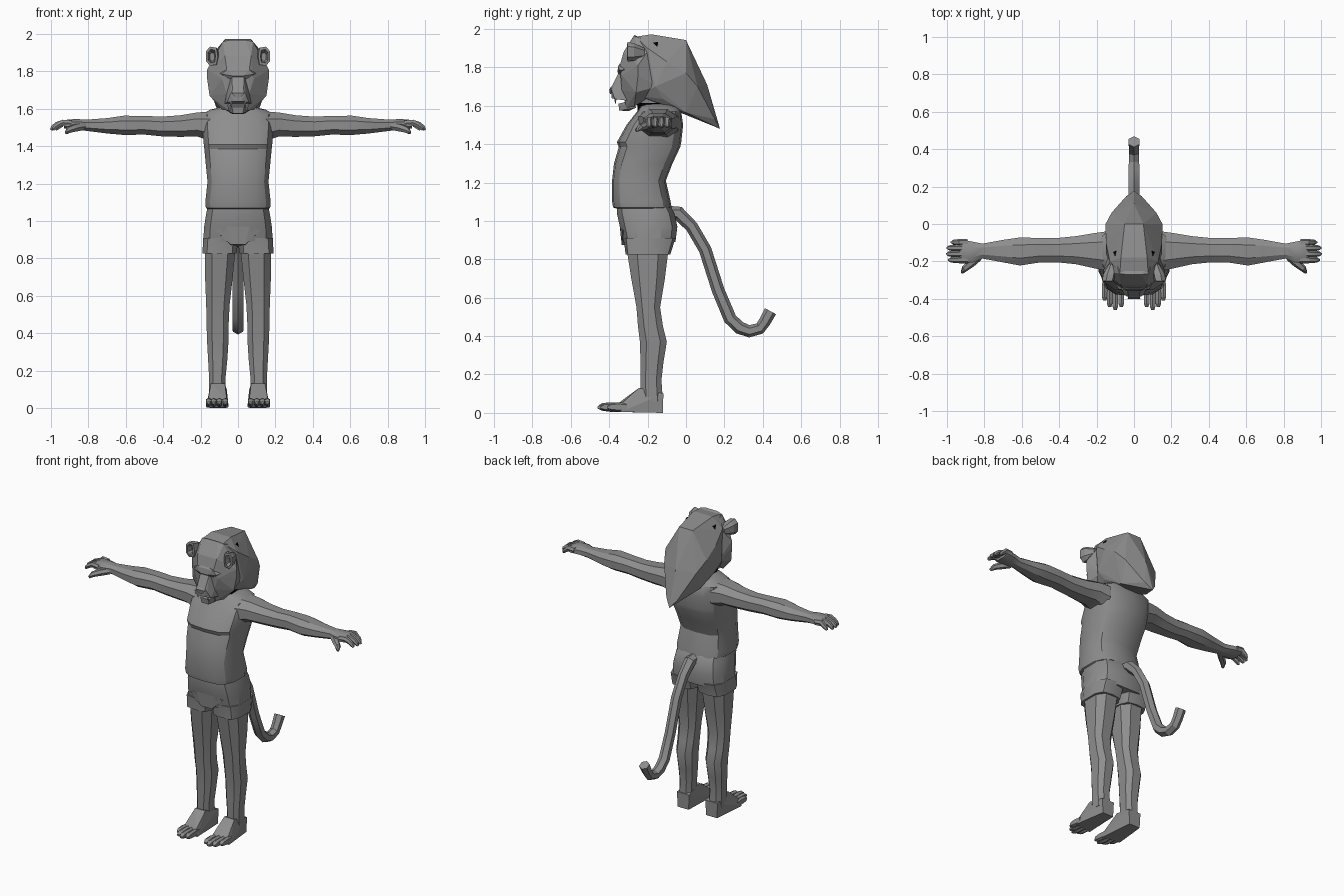
import bpy, bmesh, math
from mathutils import Vector


def material(name, v):
    m = bpy.data.materials.new(name)
    m.diffuse_color = (v, v, v, 1)
    return m


GREY = material("grey", 0.27)
BLACK = material("black", 0.0)


def finish(name, bm, mat=GREY, angle=30, mirror=False):
    """Turn a bmesh into an object, optionally mirrored across x."""
    bmesh.ops.recalc_face_normals(bm, faces=bm.faces)
    me = bpy.data.meshes.new(name)
    bm.to_mesh(me)
    bm.free()
    me.materials.append(mat)
    ob = bpy.data.objects.new(name, me)
    bpy.context.collection.objects.link(ob)
    bpy.context.view_layer.objects.active = ob
    ob.select_set(True)
    if angle:
        bpy.ops.object.shade_smooth_by_angle(angle=math.radians(angle))
    ob.select_set(False)
    if mirror:
        ob.modifiers.new("mirror", "MIRROR").use_mirror_merge = False
    return ob


def skin(bm, rings):
    """Join rings of equal size and cap both ends."""
    vs = [[bm.verts.new(p) for p in r] for r in rings]
    n = len(vs[0])
    for a, b in zip(vs, vs[1:]):
        for i in range(n):
            j = (i + 1) % n
            bm.faces.new((a[i], a[j], b[j], b[i]))
    bm.faces.new(vs[0])
    bm.faces.new(vs[-1])


def loft(name, axis, rows, n=10, power=0.8, **kw):
    """Rows are (position on axis, low a, high a, low b, high b)."""
    rings = []
    for t, a0, a1, b0, b1 in rows:
        ring = []
        for i in range(n):
            w = 2 * math.pi * (i + 0.5) / n
            c, s = math.cos(w), math.sin(w)
            c = math.copysign(abs(c) ** power, c)
            s = math.copysign(abs(s) ** power, s)
            k = math.cos(math.pi / n) ** power
            a = (a0 + a1) / 2 + (a1 - a0) / 2 * max(-1, min(1, c / k))
            b = (b0 + b1) / 2 + (b1 - b0) / 2 * max(-1, min(1, s / k))
            ring.append({"x": (t, a, b), "y": (a, t, b), "z": (a, b, t)}[axis])
        rings.append(ring)
    bm = bmesh.new()
    skin(bm, rings)
    return finish(name, bm, **kw)


def tube(name, path, n=6, **kw):
    """Path rows are (x, y, z, radius)."""
    pts = [Vector(p[:3]) for p in path]
    rings = []
    for i, p in enumerate(pts):
        t = (pts[min(i + 1, len(pts) - 1)] - pts[max(i - 1, 0)]).normalized()
        u = t.cross(Vector((0, 0, 1)) if abs(t.x) > 0.5 else Vector((1, 0, 0))).normalized()
        v = t.cross(u)
        rings.append([p + path[i][3] * (u * math.cos(math.tau * k / n) + v * math.sin(math.tau * k / n))
                      for k in range(n)])
    bm = bmesh.new()
    skin(bm, rings)
    return finish(name, bm, **kw)


def hull(name, pts, both=True, **kw):
    """Faceted solid around points; both adds the points mirrored in x."""
    bm = bmesh.new()
    for x, y, z in pts:
        bm.verts.new((x, y, z))
        if both and x:
            bm.verts.new((-x, y, z))
    r = bmesh.ops.convex_hull(bm, input=bm.verts)
    bmesh.ops.delete(bm, geom=list({v for v in r["geom_interior"] if isinstance(v, bmesh.types.BMVert)}),
                     context="VERTS")
    return finish(name, bm, **kw)


# Torso with waist hem, chest ledge and sloping shoulders
loft("torso", "z", [
    (1.065, -.165, .165, -.365, -.085), (1.07, -.172, .172, -.38, -.075),
    (1.10, -.175, .175, -.385, -.08), (1.21, -.163, .163, -.385, -.105),
    (1.30, -.172, .172, -.375, -.07), (1.385, -.18, .18, -.35, -.03),
    (1.41, -.183, .183, -.36, -.025), (1.50, -.19, .19, -.31, -.015),
    (1.57, -.19, .19, -.255, -.025), (1.595, -.15, .15, -.24, -.04),
    (1.61, -.09, .09, -.22, -.07)], n=14, power=0.7)

# Shorts: hips, two cuffs and front pouch
loft("shorts_hips", "z", [
    (.89, -.186, .186, -.325, -.055), (.97, -.181, .181, -.345, -.045),
    (1.04, -.17, .17, -.36, -.06), (1.075, -.162, .162, -.36, -.08)], n=12, power=0.65)
loft("shorts_cuff", "z", [
    (.825, .008, .19, -.315, -.08), (.83, .006, .19, -.315, -.08),
    (.91, .0, .186, -.325, -.055)], n=10, power=0.65, mirror=True)
hull("shorts_pouch", [(.12, -.33, .95), (.11, -.25, .95), (.04, -.335, .875), (.04, -.24, .865),
                      (.06, -.345, .97)], angle=0)

# Legs and feet
loft("leg", "z", [
    (.06, .065, .155, -.235, -.12), (.17, .066, .155, -.238, -.128),
    (.26, .057, .16, -.237, -.118), (.37, .05, .166, -.24, -.10),
    (.45, .05, .168, -.25, -.12), (.55, .045, .17, -.258, -.135),
    (.70, .028, .176, -.285, -.11), (.86, .012, .178, -.31, -.09)],
    n=8, power=0.75, mirror=True)
hull("foot", [(.065, -.12, 0), (.145, -.12, 0), (.06, -.118, .1), (.15, -.118, .1),
              (.05, -.36, .005), (.172, -.34, .005), (.06, -.36, .045), (.16, -.34, .045),
              (.07, -.245, .13), (.145, -.245, .13), (.085, -.30, .08), (.14, -.30, .075)],
     both=False, mirror=True, angle=0)
for i, (x, tip) in enumerate([(.068, -.445), (.1, -.46), (.13, -.445), (.157, -.41)]):
    loft(f"toe_{i + 1}", "y", [
        (tip, x - .008, x + .008, .022, .034), (tip + .02, x - .015, x + .015, .012, .05),
        (tip + .06, x - .015, x + .015, .006, .055), (-.31, x - .012, x + .012, .004, .05)],
        n=6, mirror=True)

# Arms
loft("arm", "x", [
    (.15, -.25, -.04, 1.43, 1.585), (.22, -.235, -.05, 1.452, 1.58), (.31, -.215, -.065, 1.45, 1.565),
    (.41, -.205, -.075, 1.453, 1.558), (.50, -.205, -.075, 1.462, 1.562),
    (.61, -.222, -.072, 1.46, 1.563), (.70, -.205, -.085, 1.468, 1.55),
    (.81, -.185, -.105, 1.482, 1.542), (.86, -.205, -.095, 1.488, 1.545),
    (.91, -.205, -.085, 1.492, 1.543), (.93, -.2, -.088, 1.496, 1.537)],
    n=8, power=0.85, mirror=True)
for i, (y, tip) in enumerate([(-.192, .99), (-.16, 1.0), (-.128, .998), (-.098, .975)]):
    tube(f"finger_{i + 1}", [(.89, y, 1.522, .018), (.935, y, 1.526, .018),
                             (tip - .03, y, 1.515, .016), (tip - .01, y, 1.50, .014),
                             (tip, y, 1.487, .007)], n=6, mirror=True)
tube("thumb", [(.83, -.175, 1.505, .022), (.87, -.21, 1.498, .022), (.905, -.238, 1.487, .018),
               (.92, -.26, 1.47, .008)], n=6, mirror=True)

# Tail curling up at its end
tube("tail", [(0, y, z, r) for y, z, r in [
    (-.11, 1.04, .04), (-.04, 1.04, .037), (.03, .97, .033), (.10, .85, .033), (.167, .64, .033), (.23, .49, .034),
    (.28, .443, .034), (.33, .425, .032), (.385, .44, .031), (.41, .475, .031), (.44, .53, .033)]],
    n=6, angle=25)

# Neck and dark collar
loft("neck", "z", [(1.56, -.085, .085, -.24, -.07), (1.70, -.085, .085, -.25, -.08)])
loft("collar", "z", [(1.575, -.092, .092, -.252, -.07), (1.615, -.095, .095, -.255, -.06)],
     n=12, mat=BLACK)

# Mane sweeping back to a point
hull("mane", [(.075, -.26, 1.96), (.07, -.18, 1.972), (.05, 0, 1.942), (.13, -.2, 1.9),
              (.15, -.1, 1.83), (.152, .0, 1.77), (.15, -.16, 1.7), (.12, .06, 1.7), (0, .11, 1.71),
              (0, .177, 1.48), (.04, .15, 1.53), (.125, -.12, 1.635), (.1, 0, 1.565), (.1, -.24, 1.65)], angle=0)

# Face: skull, brow, muzzle and lower jaw
hull("face", [(.08, -.265, 1.96), (.04, -.27, 1.968), (.12, -.25, 1.89), (.07, -.325, 1.88),
              (.165, -.25, 1.81), (.165, -.25, 1.76), (.152, -.26, 1.67), (.085, -.27, 1.595),
              (.06, -.345, 1.81), (.085, -.335, 1.76), (.06, -.335, 1.68), (.05, -.31, 1.59),
              (.13, -.15, 1.7), (.1, -.17, 1.93), (.07, -.2, 1.64)], angle=0)
hull("brow", [(.025, -.358, 1.775), (.085, -.348, 1.785), (.06, -.352, 1.81), (.1, -.31, 1.79),
              (.03, -.345, 1.82), (.03, -.33, 1.74)], angle=0)
hull("muzzle", [(.032, -.35, 1.775), (.03, -.39, 1.695), (.042, -.385, 1.675), (.058, -.37, 1.635),
                (.02, -.388, 1.64), (.065, -.3, 1.72), (.075, -.29, 1.625)], angle=0)
hull("nose", [(.03, -.39, 1.7), (.034, -.4, 1.684), (.012, -.396, 1.66), (.02, -.36, 1.68)], angle=0)
hull("lower_jaw", [(.032, -.352, 1.61), (.026, -.348, 1.575), (.055, -.28, 1.63), (.06, -.26, 1.59),
                   (.03, -.3, 1.572)], angle=0)
hull("fang", [(.03, -.375, 1.645), (.044, -.372, 1.645), (.037, -.36, 1.645), (.037, -.368, 1.605)],
     both=False, mirror=True, angle=0)

# Cupped ears
loft("ear", "y", [
    (-.215, .1, .135, 1.85, 1.9), (-.27, .1, .165, 1.835, 1.925), (-.305, .108, .17, 1.83, 1.932),
    (-.307, .12, .16, 1.845, 1.918), (-.27, .125, .15, 1.855, 1.9)], n=7, mirror=True, angle=0)

# Dark slits high on the sides of the mane
hull("side_slit", [(.094, -.195, 1.925), (.105, -.15, 1.905), (.094, -.145, 1.929),
                   (.101, -.195, 1.928), (.112, -.15, 1.908), (.101, -.145, 1.932)],
     both=False, mirror=True, mat=BLACK, angle=0)
